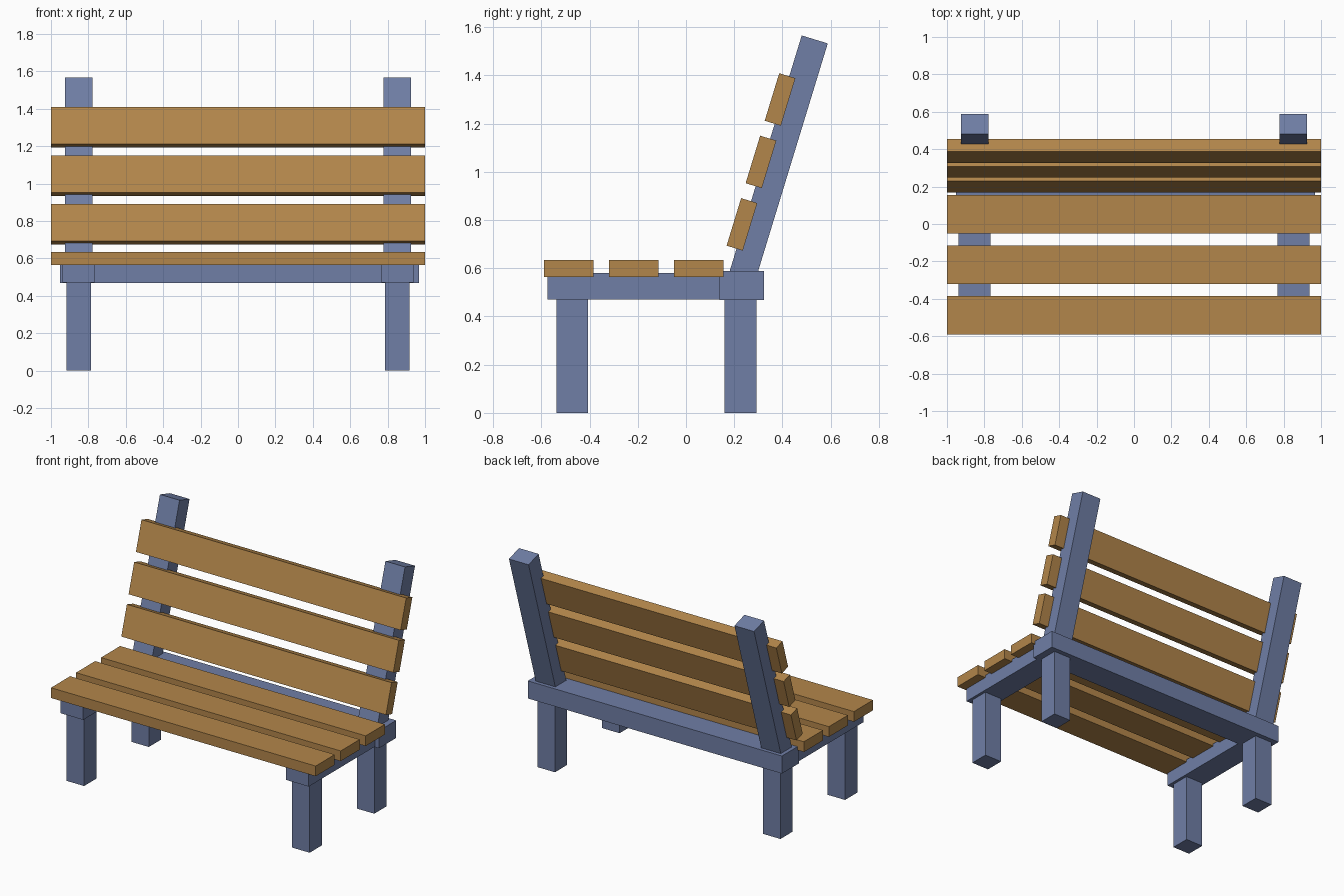
import bpy
import math
from mathutils import Matrix, Vector

if "Cube" in bpy.data.objects:
    bpy.data.objects.remove(bpy.data.objects["Cube"])


def material(name, color):
    m = bpy.data.materials.new(name)
    m.diffuse_color = (*color, 1)
    m.use_nodes = True
    m.node_tree.nodes["Principled BSDF"].inputs["Base Color"].default_value = m.diffuse_color
    return m


frame = material("painted_frame", (0.16, 0.21, 0.38))
wood = material("wood", (0.45, 0.24, 0.07))
TILT = math.radians(-17)  # backrest leans towards +y


def box(name, center, size, mat, tilt=0.0):
    bpy.ops.mesh.primitive_cube_add(size=1)
    ob = bpy.context.object
    ob.name = name
    ob.data.transform(Matrix.Translation(Vector(center))
                      @ Matrix.Rotation(tilt, 4, 'X')
                      @ Matrix.Diagonal((*size, 1)))
    ob.data.materials.append(mat)
    return ob


# Legs, side rails and back posts on both sides
for side, s in (("left", -1), ("right", 1)):
    x = 0.852 * s
    box(f"front_leg_{side}", (x, -0.472, 0.24), (0.132, 0.132, 0.48), frame)
    box(f"rear_leg_{side}", (x, 0.226, 0.24), (0.132, 0.132, 0.48), frame)
    box(f"side_rail_{side}", (x, -0.19, 0.526), (0.17, 0.77, 0.11), frame)

    # Post runs down from its top centre along the lean
    length = 1.07
    down = Vector((0, math.sin(TILT), -math.cos(TILT)))
    top = Vector((x, 0.534, 1.549))
    box(f"back_post_{side}", top + down * length / 2,
        (0.148, 0.113, length), frame, TILT)

# Cross rail under the backrest
box("back_rail", (0.008, 0.232, 0.528), (1.92, 0.185, 0.12), frame)

# Seat and backrest slats
for i in range(3):
    box(f"seat_slat_{i + 1}", (0, -0.487 + 0.27 * i, 0.599),
        (2, 0.206, 0.07), wood)
    box(f"back_slat_{i + 1}", (0, 0.232 + 0.079 * i, 0.782 + 0.259 * i),
        (2, 0.07, 0.206), wood, TILT)
